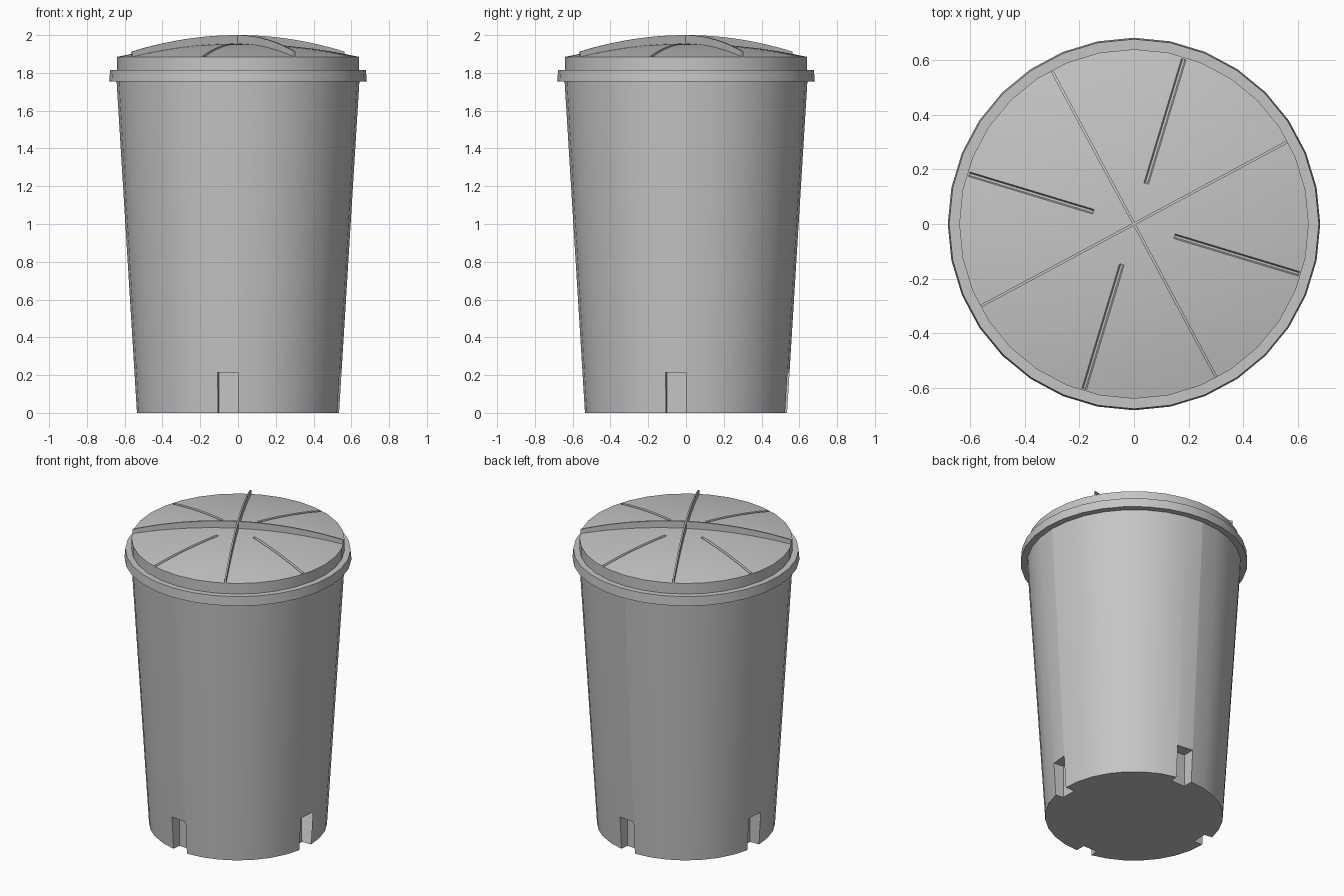
import bpy, bmesh
from math import sin, cos, pi, radians

cube = bpy.data.objects.get("Cube")
if cube:
    bpy.data.objects.remove(cube, do_unlink=True)

SIDES = 32
LID_R = 0.64

grey = bpy.data.materials.new("plain grey")
grey.use_nodes = True
grey.diffuse_color = (0.56, 0.56, 0.56, 1)
grey.node_tree.nodes["Principled BSDF"].inputs["Base Color"].default_value = (0.56, 0.56, 0.56, 1)


def finish(name, bm):
    bmesh.ops.recalc_face_normals(bm, faces=bm.faces[:])
    mesh = bpy.data.meshes.new(name)
    bm.to_mesh(mesh)
    bm.free()
    mesh.materials.append(grey)
    obj = bpy.data.objects.new(name, mesh)
    bpy.context.collection.objects.link(obj)
    return obj


def activate(obj):
    bpy.ops.object.select_all(action='DESELECT')
    obj.select_set(True)
    bpy.context.view_layer.objects.active = obj


def smooth(obj):
    activate(obj)
    bpy.ops.object.shade_smooth_by_angle(angle=radians(30))


def lathe(name, profile):
    """Solid of revolution; a zero radius becomes a single pole vertex."""
    bm = bmesh.new()
    rings = []
    for r, z in profile:
        if r == 0:
            rings.append([bm.verts.new((0, 0, z))] * SIDES)
        else:
            rings.append([bm.verts.new((r * cos(2 * pi * i / SIDES), r * sin(2 * pi * i / SIDES), z))
                          for i in range(SIDES)])
    for a, b in zip(rings, rings[1:]):
        for i in range(SIDES):
            j = (i + 1) % SIDES
            corners = list(dict.fromkeys((a[i], a[j], b[j], b[i])))
            bm.faces.new(corners)
    # flat caps where the profile does not reach the axis
    for ring in (rings[0], rings[-1]):
        if ring[0] is not ring[1]:
            bm.faces.new(ring)
    return finish(name, bm)


def radial_bar(name, angle, start, end, bottom, top, low_half, high_half, steps=14):
    """Thin bar along a radius whose lower and upper edges follow height functions."""
    bm = bmesh.new()
    c, s = cos(angle), sin(angle)
    loops = []
    for k in range(steps + 1):
        r = start + (end - start) * k / steps
        section = ((-low_half, bottom(r)), (low_half, bottom(r)),
                   (high_half, top(r)), (-high_half, top(r)))
        loops.append([bm.verts.new((r * c - t * s, r * s + t * c, z)) for t, z in section])
    for a, b in zip(loops, loops[1:]):
        for i in range(4):
            j = (i + 1) % 4
            bm.faces.new((a[i], a[j], b[j], b[i]))
    bm.faces.new(loops[0])
    bm.faces.new(loops[-1])
    return finish(name, bm)


def cut(target, cutters):
    for cutter in cutters:
        cutter.hide_render = True
        mod = target.modifiers.new("cut", 'BOOLEAN')
        mod.operation = 'DIFFERENCE'
        mod.solver = 'EXACT'
        mod.object = cutter
        activate(target)
        bpy.ops.object.modifier_apply(modifier=mod.name)
        bpy.data.objects.remove(cutter, do_unlink=True)


def dome(r):
    return 1.955 - 0.07 * (r / LID_R) ** 2


def fin_top(r):
    return 2.0 - 0.088 * (r / LID_R) ** 2


# Tapered container with four foot notches
body = lathe("container_body", [(0.535, 0), (0.643, 1.76)])


def notch(turn):
    bm = bmesh.new()
    plan = ((-0.115, -0.6), (0, -0.6), (0, -0.47), (-0.1, -0.47))
    c, s = cos(turn), sin(turn)
    low, high = [[bm.verts.new((x * c - y * s, x * s + y * c, z)) for x, y in plan]
                 for z in (-0.1, 0.215)]
    bm.faces.new(low)
    bm.faces.new(high)
    for i in range(4):
        j = (i + 1) % 4
        bm.faces.new((low[i], low[j], high[j], high[i]))
    return finish("notch_cutter", bm)


cut(body, [notch(k * pi / 2) for k in range(4)])
smooth(body)

# Projecting flange under the lid
flange = lathe("lid_flange", [(0.62, 1.755), (0.682, 1.755), (0.677, 1.815), (0.62, 1.815)])
smooth(flange)

# Domed lid with four radial grooves
lid = lathe("domed_lid", [(LID_R, 1.8)] + [(LID_R * (1 - k / 8), dome(LID_R * (1 - k / 8))) for k in range(9)])
cut(lid, [radial_bar("groove_cutter", radians(-16.8) + k * pi / 2, 0.155, 0.63,
                     lambda r: dome(r) - 0.015, lambda r: dome(r) + 0.015, 0.004, 0.014)
          for k in range(4)])
smooth(lid)

# Raised crossing fins on the lid
for k in range(4):
    radial_bar("lid_fin_%d" % (k + 1), radians(28.2) + k * pi / 2, 0, 0.637,
               lambda r: dome(r) - 0.02, fin_top, 0.005, 0.005)
